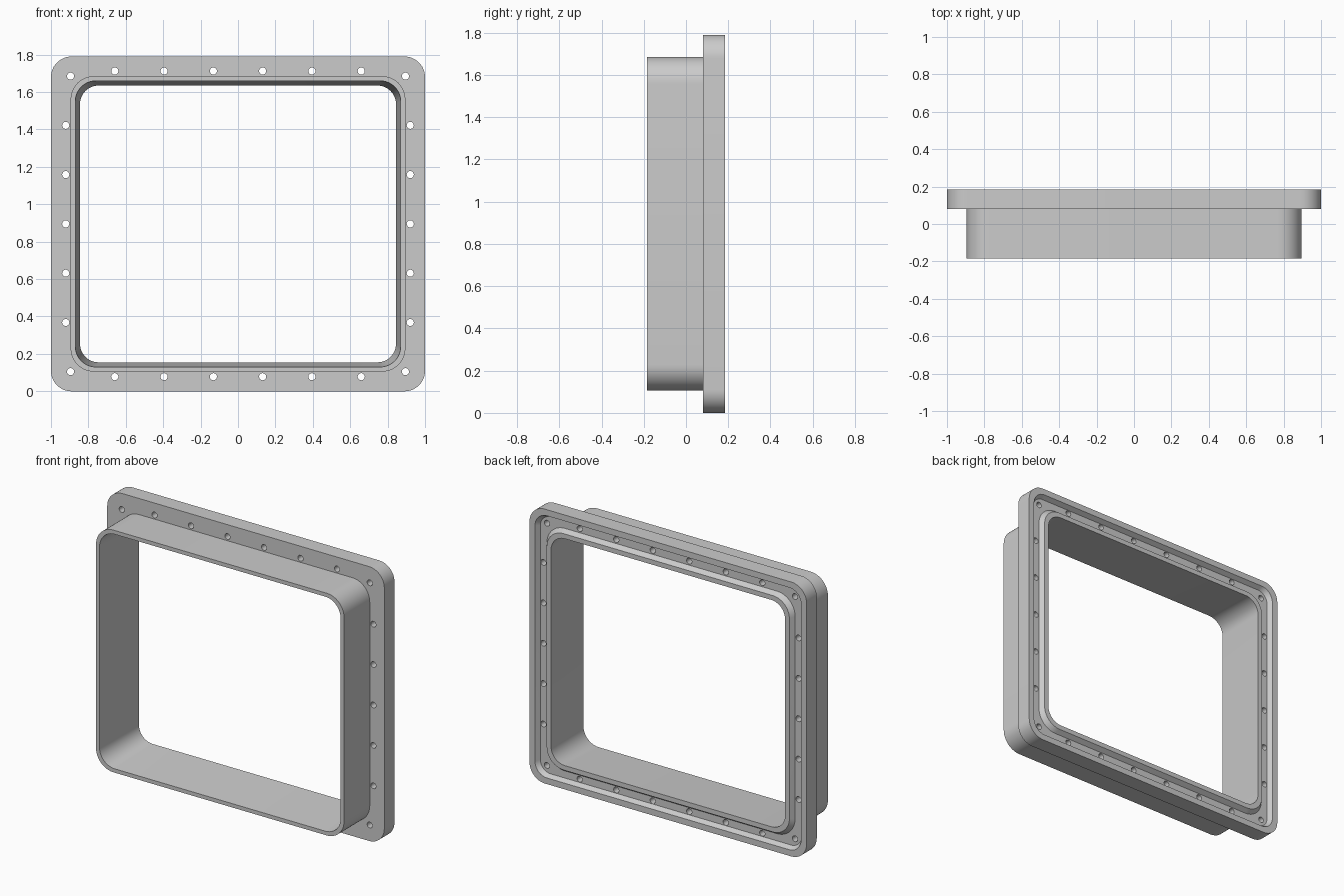
import bpy, bmesh
from math import sin, cos, pi, radians
from mathutils import Matrix, Vector

if "Cube" in bpy.data.objects:
    bpy.data.objects.remove(bpy.data.objects["Cube"])

CZ = 0.895          # centre height
DIFF = 0.105        # half width minus half height
SEG = 12


def rounded_rect(hx, y, r):
    """Points of a rounded rectangle facing the y axis."""
    hz = hx - DIFF
    pts = []
    for i, (sx, sz) in enumerate([(1, 1), (-1, 1), (-1, -1), (1, -1)]):
        for k in range(SEG + 1):
            a = i * pi / 2 + k / SEG * pi / 2
            pts.append((sx * (hx - r) + r * cos(a), y,
                        CZ + sz * (hz - r) + r * sin(a)))
    return pts


def finish(bm, name):
    bmesh.ops.recalc_face_normals(bm, faces=bm.faces)
    mesh = bpy.data.meshes.new(name)
    bm.to_mesh(mesh)
    bm.free()
    ob = bpy.data.objects.new(name, mesh)
    bpy.context.collection.objects.link(ob)
    return ob


# Frame: one closed cross-section (half width, y, corner radius) swept around
profile = [
    (0.870, -0.185, 0.110),   # sleeve front rim, inner edge
    (0.895, -0.185, 0.125),   # sleeve front rim, outer edge
    (0.895, 0.080, 0.125),    # sleeve meets flange
    (1.000, 0.080, 0.110),    # flange front
    (1.000, 0.185, 0.110),    # flange back
    (0.960, 0.185, 0.085),    # outer lip
    (0.943, 0.155, 0.075),    # channel floor, outer
    (0.896, 0.155, 0.130),    # channel floor, inner
    (0.876, 0.185, 0.120),    # inner ridge
    (0.845, 0.185, 0.100),    # opening at the back
]
bm = bmesh.new()
rings = [[bm.verts.new(p) for p in rounded_rect(*row)] for row in profile]
n = len(rings[0])
for i, ring in enumerate(rings):
    nxt = rings[(i + 1) % len(rings)]
    for j in range(n):
        k = (j + 1) % n
        bm.faces.new((ring[j], ring[k], nxt[k], nxt[j]))
frame = finish(bm, "window_frame")

# Bolt hole positions
P = 0.2635
holes = [(sx * 0.895, CZ + sz * 0.79) for sx in (-1, 1) for sz in (-1, 1)]
holes += [((i - 2.5) * P, CZ + s * 0.817) for i in range(6) for s in (-1, 1)]
holes += [(s * 0.921, CZ + i * P) for i in range(-2, 3) for s in (-1, 1)]

# Hole cutter
bm = bmesh.new()
for x, z in holes:
    bmesh.ops.create_cone(
        bm, cap_ends=True, segments=20, radius1=0.019, radius2=0.019, depth=0.3,
        matrix=Matrix.Translation(Vector((x, 0.13, z))) @ Matrix.Rotation(pi / 2, 4, 'X'))
cutter = finish(bm, "bolt_hole_cutter")
cutter.hide_render = True

mod = frame.modifiers.new("bolt_holes", 'BOOLEAN')
mod.operation = 'DIFFERENCE'
mod.solver = 'EXACT'
mod.object = cutter

# Apply the cut, remove the helper, smooth the round corners
bpy.context.view_layer.objects.active = frame
frame.select_set(True)
bpy.ops.object.modifier_apply(modifier=mod.name)
bpy.data.objects.remove(cutter, do_unlink=True)
bpy.ops.object.shade_smooth_by_angle(angle=radians(25))
